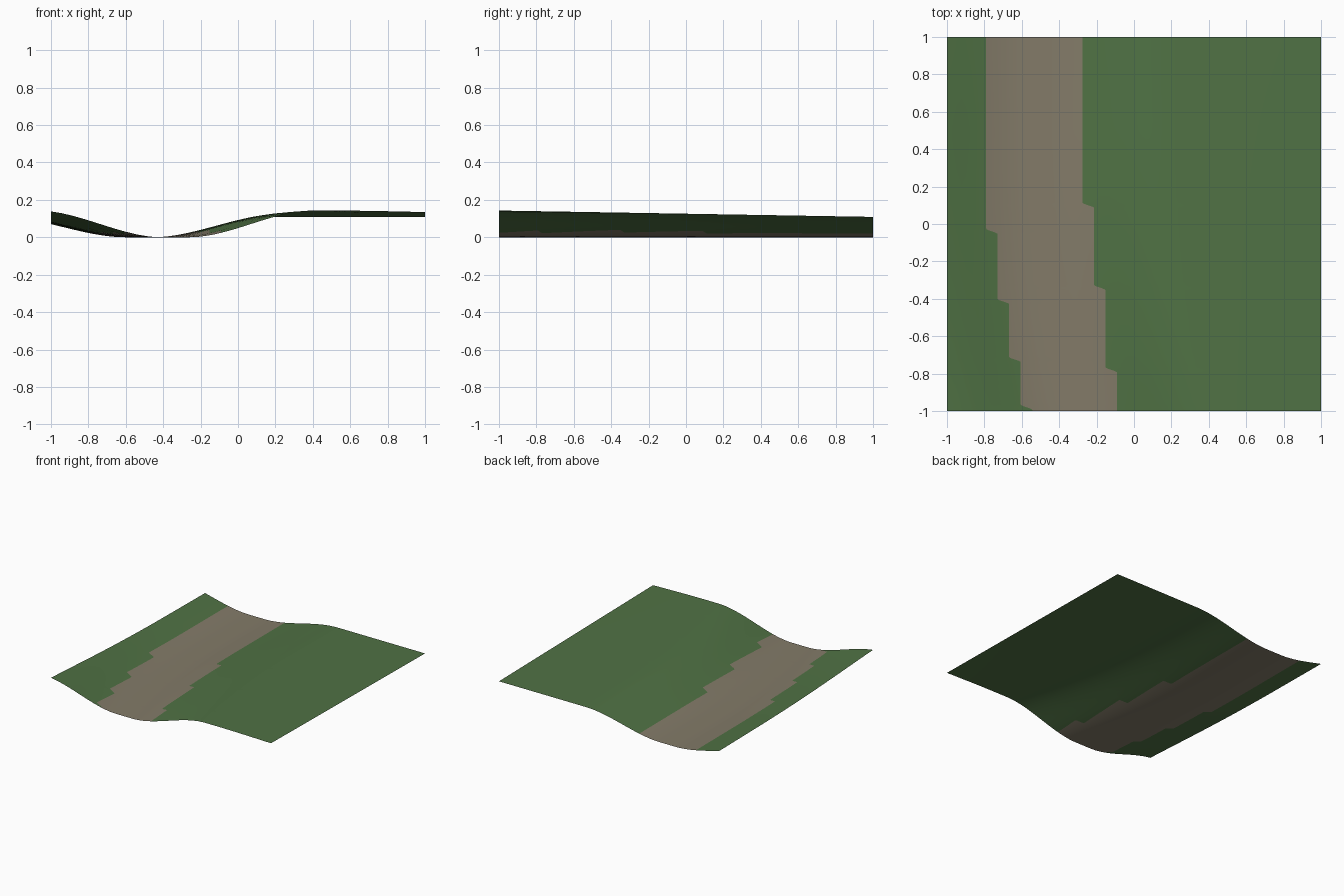
import bpy
import bmesh

cube = bpy.data.objects.get("Cube")
if cube:
    bpy.data.objects.remove(cube, do_unlink=True)


def make_material(name, color):
    mat = bpy.data.materials.new(name)
    mat.use_nodes = True
    mat.diffuse_color = color
    mat.node_tree.nodes["Principled BSDF"].inputs["Base Color"].default_value = color
    return mat


def smoothstep(t):
    t = max(0.0, min(1.0, t))
    return t * t * (3 - 2 * t)


# Path borders: each jogs sideways by one step at these y positions
STEP = 0.0615
LEFT_JOGS = [-0.04, -0.415, -0.725, -0.98]
RIGHT_JOGS = [0.1, -0.34, -0.78]
JOG_LENGTH = 0.03


def border(start, jogs, y):
    return start + sum(STEP * smoothstep((j - y) / JOG_LENGTH + 0.5) for j in jogs)


# Ground height: a valley that curves sideways, with a plateau sloping down to the back
def height(x, y):
    centre = -0.53 + 0.087 * max(0.0, 0.5 - y) ** 2
    plateau = 0.126 - 0.017 * y - 0.012 * smoothstep((x - 0.5) / 0.8) * (1 - y) / 2
    return plateau * smoothstep((abs(x - centre) - 0.07) / 0.67)


def spread(a, b, count):
    return [a + (b - a) * i / count for i in range(count)]


# Rows are denser where a border jogs
rows = {round(-1 + i / 20, 4) for i in range(41)}
for jog in LEFT_JOGS + RIGHT_JOGS:
    rows |= {round(jog + JOG_LENGTH * (i / 8 - 0.5), 4) for i in range(9)}
rows = sorted(y for y in rows if -1 <= y <= 1)

# Terrain sheet: grass, path and grass strips sharing their border vertices
SIDE, PATH, FIELD = 8, 16, 28
bm = bmesh.new()
grid = []
for y in rows:
    left = border(-0.79, LEFT_JOGS, y)
    right = border(-0.275, RIGHT_JOGS, y)
    xs = spread(-1, left, SIDE) + spread(left, right, PATH) + spread(right, 1, FIELD) + [1]
    grid.append([bm.verts.new((x, y, height(x, y))) for x in xs])

for near, far in zip(grid, grid[1:]):
    for i in range(len(near) - 1):
        face = bm.faces.new((near[i], near[i + 1], far[i + 1], far[i]))
        face.smooth = True
        face.material_index = 1 if SIDE <= i < SIDE + PATH else 0

mesh = bpy.data.meshes.new("terrain")
bm.to_mesh(mesh)
bm.free()
mesh.materials.append(make_material("grass green", (0.08, 0.168, 0.058, 1)))
mesh.materials.append(make_material("path brown", (0.227, 0.198, 0.14, 1)))
terrain = bpy.data.objects.new("terrain", mesh)
bpy.context.collection.objects.link(terrain)
